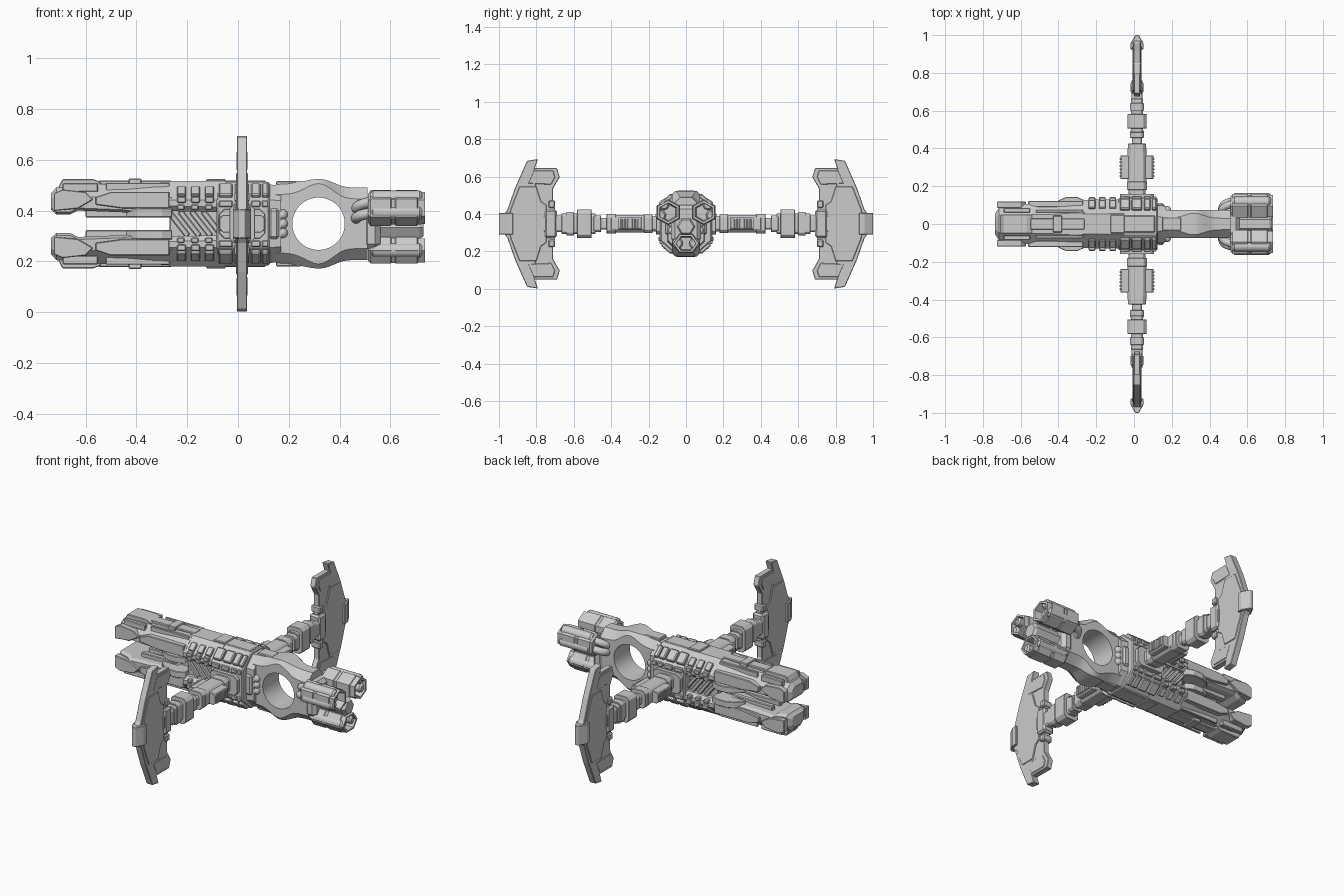
import bpy, bmesh, math
from mathutils import Matrix

if "Cube" in bpy.data.objects:
    bpy.data.objects.remove(bpy.data.objects["Cube"])

ZC = 0.348   # all parts are modelled around the ship's axis, then raised by this
CX = 0.016   # x of the wing line


def finish(name, bm, mirror="", bevel=0.0, smooth=False):
    bmesh.ops.recalc_face_normals(bm, faces=bm.faces[:])
    me = bpy.data.meshes.new(name)
    bm.to_mesh(me)
    bm.free()
    ob = bpy.data.objects.new(name, me)
    bpy.context.collection.objects.link(ob)
    ob.location.z = ZC
    if smooth:
        bpy.context.view_layer.objects.active = ob
        ob.select_set(True)
        bpy.ops.object.shade_smooth_by_angle(angle=math.radians(35))
        ob.select_set(False)
    if bevel:
        b = ob.modifiers.new("bevel", "BEVEL")
        b.width, b.segments, b.limit_method = bevel, 1, "ANGLE"
    if mirror:
        m = ob.modifiers.new("mirror", "MIRROR")
        m.use_axis = ("x" in mirror, "y" in mirror, "z" in mirror)
        m.use_mirror_merge = False
    return ob


def box(name, x, y, z, mirror="", bevel=0.004, rot=0, axis="X"):
    bm = bmesh.new()
    size = [b - a for a, b in (x, y, z)]
    mid = [(a + b) / 2 for a, b in (x, y, z)]
    m = Matrix.Translation(mid) @ Matrix.Rotation(math.radians(rot), 4, axis) @ Matrix.Diagonal((*size, 1))
    bmesh.ops.create_cube(bm, size=1, matrix=m)
    return finish(name, bm, mirror, bevel)


def skin(name, rings, mirror="", bevel=0.0, smooth=False):
    bm = bmesh.new()
    vs = [[bm.verts.new(p) for p in r] for r in rings]
    for a, b in zip(vs, vs[1:]):
        for i in range(len(a)):
            j = (i + 1) % len(a)
            bm.faces.new((a[i], a[j], b[j], b[i]))
    bm.faces.new(vs[0])
    bm.faces.new(vs[-1])
    return finish(name, bm, mirror, bevel, smooth)


def prism(name, pts, axis, lo, hi, mirror="", bevel=0.003):
    put = {"x": lambda p, h: (h, p[0], p[1]), "y": lambda p, h: (p[0], h, p[1]),
           "z": lambda p, h: (p[0], p[1], h)}[axis]
    return skin(name, [[put(p, h) for p in pts] for h in (lo, hi)], mirror, bevel)


def loft(name, stations, mirror="", bevel=0.0):
    # station: x, half width, bottom z, top z, top chamfer y, top chamfer z, bottom chamfer y, z
    rings = []
    for x, w, zb, zt, cy, cz, by, bz in stations:
        half = [(w - by, zb), (w, zb + bz), (w, zt - cz), (w - cy, zt)]
        rings.append([(x, y, z) for y, z in half] + [(x, -y, z) for y, z in half[::-1]])
    return skin(name, rings, mirror, bevel)


def spin(name, prof, n, cy=0, cz=0, turn=0, sy=1, mirror="", smooth=False):
    rings = [[(x, cy + sy * r * math.cos(turn + i * math.tau / n), cz + r * math.sin(turn + i * math.tau / n))
              for i in range(n)] for x, r in prof]
    return skin(name, rings, mirror, 0, smooth)


def sym(half):
    return half + [(a, -b) for a, b in half[::-1] if b]


# twin prongs at the nose
loft("prong", [(-.735, .055, .055, .12, .025, .02, .01, .01), (-.715, .085, .037, .143, .04, .04, .02, .01),
               (-.66, .10, .037, .155, .055, .05, .02, .01), (-.63, .105, .052, .155, .055, .05, .02, .01),
               (-.45, .105, .045, .157, .055, .05, .02, .01), (-.34, .112, .028, .16, .055, .05, .02, .01),
               (-.26, .12, .028, .163, .06, .06, .02, .01)], "z")
prism("prong_cap", [(-.72, .12), (-.69, .176), (-.57, .176), (-.54, .164), (-.54, .12)], "y", -.05, .05, "z")
box("prong_tip_plate", (-.69, -.55), (.06, .085), (.125, .16), "yz")
prism("prong_cheek", [(-.725, .05), (-.725, .12), (-.69, .135), (-.60, .125), (-.57, .095), (-.63, .06)],
      "y", .085, .119, "yz")
prism("prong_side_plate", [(-.56, .075), (-.56, .105), (-.50, .125), (-.27, .125), (-.27, .06), (-.45, .06)],
      "y", .09, .122, "yz")
prism("prong_jaw", [(-.44, .085), (-.40, .125), (-.36, .143), (-.30, .143), (-.26, .125), (-.26, .07), (-.44, .07)],
      "z", .025, .062, "yz")
box("prong_spine", (-.55, -.26), (-.03, .03), (.15, .170), "z")
box("prong_rail", (-.52, -.27), (.062, .075), (.13, .16), "yz", .002)
box("prong_top_clip", (-.43, -.38), (-.045, .045), (.14, .178), "z")
box("prong_inner_rail", (-.60, -.30), (.02, .05), (.025, .06), "yz")

# shoulders behind the prongs, with greebles and diagonal ribs in the gap
loft("shoulder", [(-.272, .128, .05, .168, .075, .075, .02, .02), (-.05, .13, .045, .168, .075, .075, .02, .02)], "z")
box("shoulder_cap", (-.125, -.05), (-.05, .05), (.15, .177), "z")
box("core_block", (-.27, .02), (-.085, .085), (-.065, .065))
for i in range(3):
    x = -.24 + i * .055
    box("shoulder_block", (x, x + .035), (.10, .142), (.082, .108), "yz")
    box("shoulder_tile", (x, x + .035), (.075, .125), (.115, .135), "yz", .003, -40)
    box("shoulder_rung", (x, x + .03), (.11, .138), (.055, .075), "yz")
for i in range(4):
    x = -.235 + i * .045
    box("gap_rib", (x - .011, x + .011), (.075, .103), (-.062, .062), "y", .004, -38, "Y")

# collar that carries the wings
loft("collar", [(-.085, .138, -.165, .165, .085, .075, .085, .075), (.125, .138, -.165, .165, .085, .075, .085, .075)],
     bevel=.006)
for x0, x1 in ((-.075, -.022), (-.012, .042), (.052, .088), (.094, .120)):
    box("collar_panel", (x0, x1), (.065, .135), (.115, .142), "yz", .005, -41)
    box("collar_side_block", (x0, x1), (.12, .146), (.066, .092), "yz")
box("collar_top", (-.07, .11), (-.045, .045), (.15, .170), "z")
loft("collar_rear", [(.12, .10, -.155, .155, .06, .06, .06, .06), (.17, .095, -.150, .150, .06, .06, .06, .06)])
box("rear_pad", (.12, .162), (.07, .11), (-.06, .06), "y", .01)
for z in (-.036, 0, .036):
    bm = bmesh.new()
    bmesh.ops.create_uvsphere(bm, u_segments=16, v_segments=8, radius=.021, matrix=Matrix.Translation((.175, .075, z)))
    finish("rear_bump", bm, "y", 0, True)

# tail hull with the round through-hole
st = []
for i in range(25):
    x = .15 + i * .015
    bulge = math.exp(-((x - .317) / .07) ** 2)
    base = .160 if x < .3 else .160 - min(1, (x - .3) / .11) * .018
    h = base + (.176 - base) * bulge
    c = .045 * (1 - .6 * bulge)
    st.append((x, .075, -h, h, c, c, c, c))
tail = loft("tail_hull", st)
cut = spin("hole_cutter", [(-.3, .103), (.3, .103)], 48)
cut.data.transform(Matrix.Translation((.317, 0, 0)) @ Matrix.Rotation(math.pi / 2, 4, "Z"))
cut.hide_render = True
cut.hide_set(True)
cut.display_type = "WIRE"
b = tail.modifiers.new("hole", "BOOLEAN")
b.object, b.operation, b.solver = cut, "DIFFERENCE", "EXACT"
box("tail_keel", (.15, .25), (-.035, .035), (.13, .168), "z")

# engine cluster: two upper hexagonal engines, one lower
nozzle = [(.512, .05), (.522, 1), (.60, 1), (.604, .94), (.618, .94), (.622, 1), (.705, 1), (.708, .93),
          (.735, .90), (.735, .72), (.69, .62)]


def engine(name, cy, cz, r, turn, sy, mirror):
    spin(name, [(x, r * k if k != .05 else r * .8) for x, k in nozzle], 6, cy, cz, turn, sy, mirror)


engine("upper_engine", .095, .062, .070, math.radians(30), 1.05, "y")
engine("lower_engine", 0, -.105, .060, 0, 1.25, "")
tube = [(.522, .02), (.532, .028), (.715, .028), (.725, .02)]
for cy, cz in ((.135, .045), (.118, .102)):
    spin("upper_engine_tank", tube, 16, cy, cz, mirror="y", smooth=True)
spin("lower_engine_tank", tube, 16, .045, -.105, mirror="y", smooth=True)
spin("engine_core", [(.48, .05), (.715, .05), (.73, .04)], 6, 0, -.015)
box("engine_mount", (.49, .56), (-.08, .08), (-.10, .10), "", .02)

# feed pipes from the hull to the engines
for s in (-1, 1):
    for z0, z1, y1 in ((.015, .045, .125), (.05, .09, .11)):
        cu = bpy.data.curves.new("feed_pipe", "CURVE")
        cu.dimensions, cu.bevel_depth, cu.bevel_resolution, cu.use_fill_caps = "3D", .021, 3, True
        sp = cu.splines.new("BEZIER")
        pts = [(.462, .05, z0), (.475, y1 - .025, (z0 + z1) / 2), (.535, y1, z1)]
        sp.bezier_points.add(2)
        for bp, (x, y, z) in zip(sp.bezier_points, pts):
            bp.co = (x, s * y, z)
            bp.handle_left_type = bp.handle_right_type = "AUTO"
        ob = bpy.data.objects.new("feed_pipe", cu)
        ob.location.z = ZC
        bpy.context.collection.objects.link(ob)

# wing arms: a chain of chamfered segments (y0, y1, half x, half z)
for y0, y1, hx, hz in ((.12, .16, .09, .058), (.15, .19, .045, .042), (.18, .225, .052, .05), (.21, .40, .05, .046),
                       (.238, .362, .088, .034), (.375, .425, .047, .052), (.41, .48, .026, .03),
                       (.455, .495, .036, .045), (.485, .665, .032, .054), (.505, .582, .05, .076),
                       (.60, .64, .036, .062), (.65, .76, .030, .045)):
    c = .35 * min(hx, hz)
    oct_ = [(hx, hz - c), (hx - c, hz), (c - hx, hz), (-hx, hz - c), (-hx, c - hz), (c - hx, -hz), (hx - c, -hz), (hx, c - hz)]
    prism("arm_segment", [(CX + x, z) for x, z in oct_], "y", y0, y1, "y", .002)
for i in range(6):
    y = .25 + i * .018
    for s in (-1, 1):
        x = CX + s * .086
        box("arm_fin", (x - .006, x + .006), (y, y + .009), (-.028, .028), "y", .002)

# wing panels, layered crescents
def plate(name, half, t):
    prism(name, sym(half), "x", CX - t, CX + t, "y", .003)


plate("wing_outer_blade", [(.975, .05), (.955, .075), (.915, .19), (.85, .337), (.792, .346), (.81, .29),
                           (.80, .16), (.78, .05)], .020)
plate("wing_inner_plate", [(.93, .05), (.90, .15), (.83, .298), (.69, .298), (.675, .25), (.71, .19), (.71, .115),
                           (.70, .08), (.73, .04)], .017)
plate("wing_mid_panel", [(.945, .05), (.935, .085), (.89, .20), (.80, .20), (.775, .12), (.745, .10), (.745, .04)], .024)
prism("wing_upper_panel", [(.72, .21), (.70, .25), (.71, .285), (.815, .285), (.845, .215)], "x", CX - .021, CX + .021, "yz")
prism("wing_edge_block", [(CX - .035, .925), (CX - .035, .955), (CX - .010, 1.0), (CX + .010, 1.0),
                          (CX + .035, .955), (CX + .035, .925)], "z", -.058, .058, "y")
box("wing_clamp", (CX - .035, CX + .035), (.69, .755), (-.075, .075), "y", .01)
box("wing_clamp_jaw", (CX - .03, CX + .03), (.70, .735), (.085, .125), "yz", .006)
